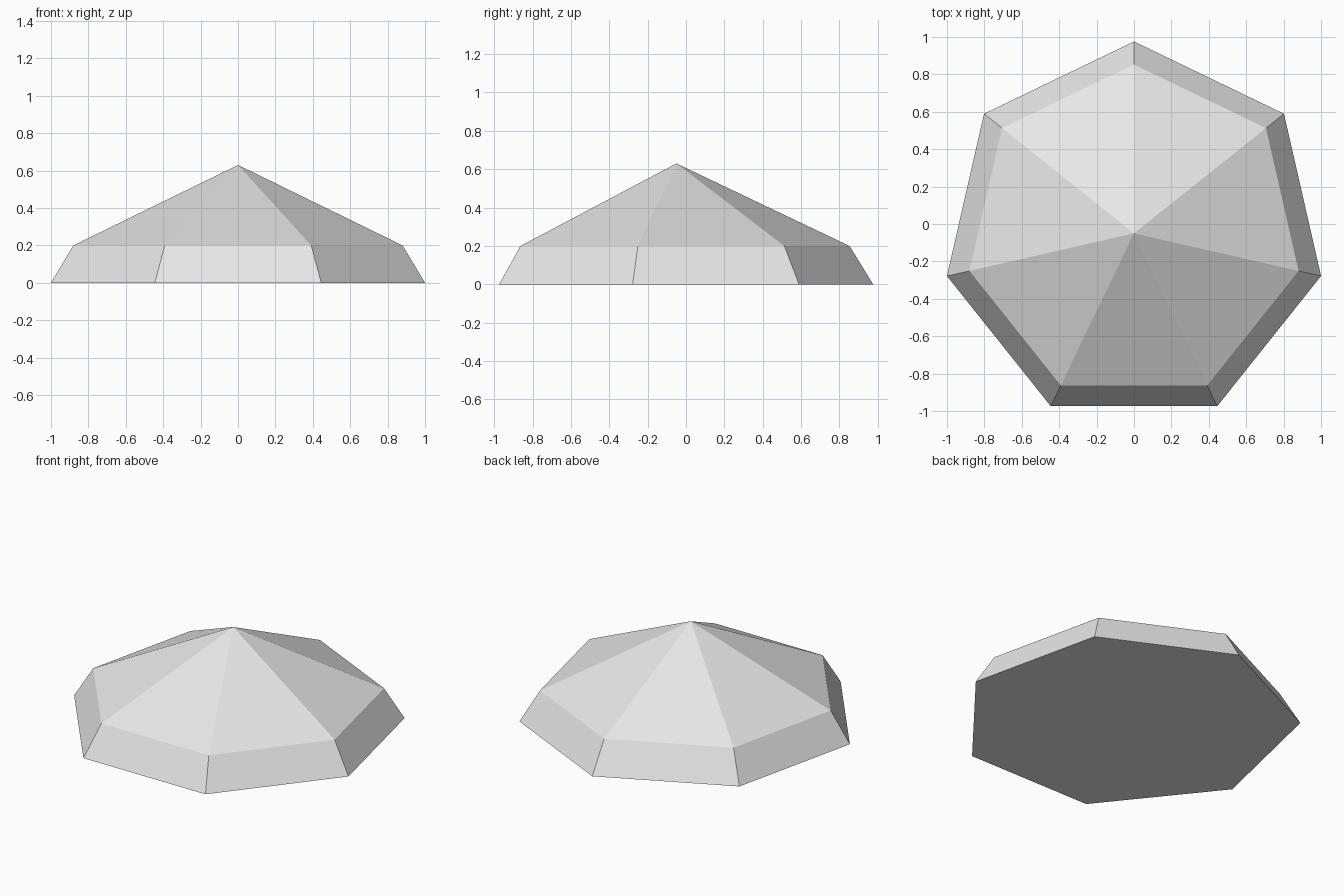
import bpy
import bmesh
import math
from mathutils import Vector

SIDES = 7
BASE_RADIUS = 1.0257
SHOULDER_RADIUS = 0.9026
SHOULDER_Z = 0.2
APEX_Z = 0.63
CENTRE_Y = -0.05

default = bpy.data.objects.get("Cube")
if default:
    bpy.data.objects.remove(default, do_unlink=True)

# Plain light grey
grey = bpy.data.materials.new("light_grey")
grey.use_nodes = True
colour = (0.8, 0.8, 0.8, 1.0)
grey.diffuse_color = colour
grey.node_tree.nodes["Principled BSDF"].inputs["Base Color"].default_value = colour


def ring(bm, radius, z):
    """Regular polygon with one corner pointing to the back."""
    angles = [math.pi / 2 + math.tau * i / SIDES for i in range(SIDES)]
    return [bm.verts.new(Vector((radius * math.cos(a),
                                 radius * math.sin(a) + CENTRE_Y, z)))
            for a in angles]


# Faceted dome: flat underside, sloped skirt and pointed crown
bm = bmesh.new()
base = ring(bm, BASE_RADIUS, 0)
shoulder = ring(bm, SHOULDER_RADIUS, SHOULDER_Z)
apex = bm.verts.new((0, CENTRE_Y, APEX_Z))
bm.faces.new(base)
for i in range(SIDES):
    j = (i + 1) % SIDES
    bm.faces.new((base[i], base[j], shoulder[j], shoulder[i]))
    bm.faces.new((shoulder[i], shoulder[j], apex))
bmesh.ops.recalc_face_normals(bm, faces=bm.faces)

mesh = bpy.data.meshes.new("faceted_dome")
bm.to_mesh(mesh)
bm.free()
mesh.materials.append(grey)
dome = bpy.data.objects.new("faceted_dome", mesh)
bpy.context.collection.objects.link(dome)
